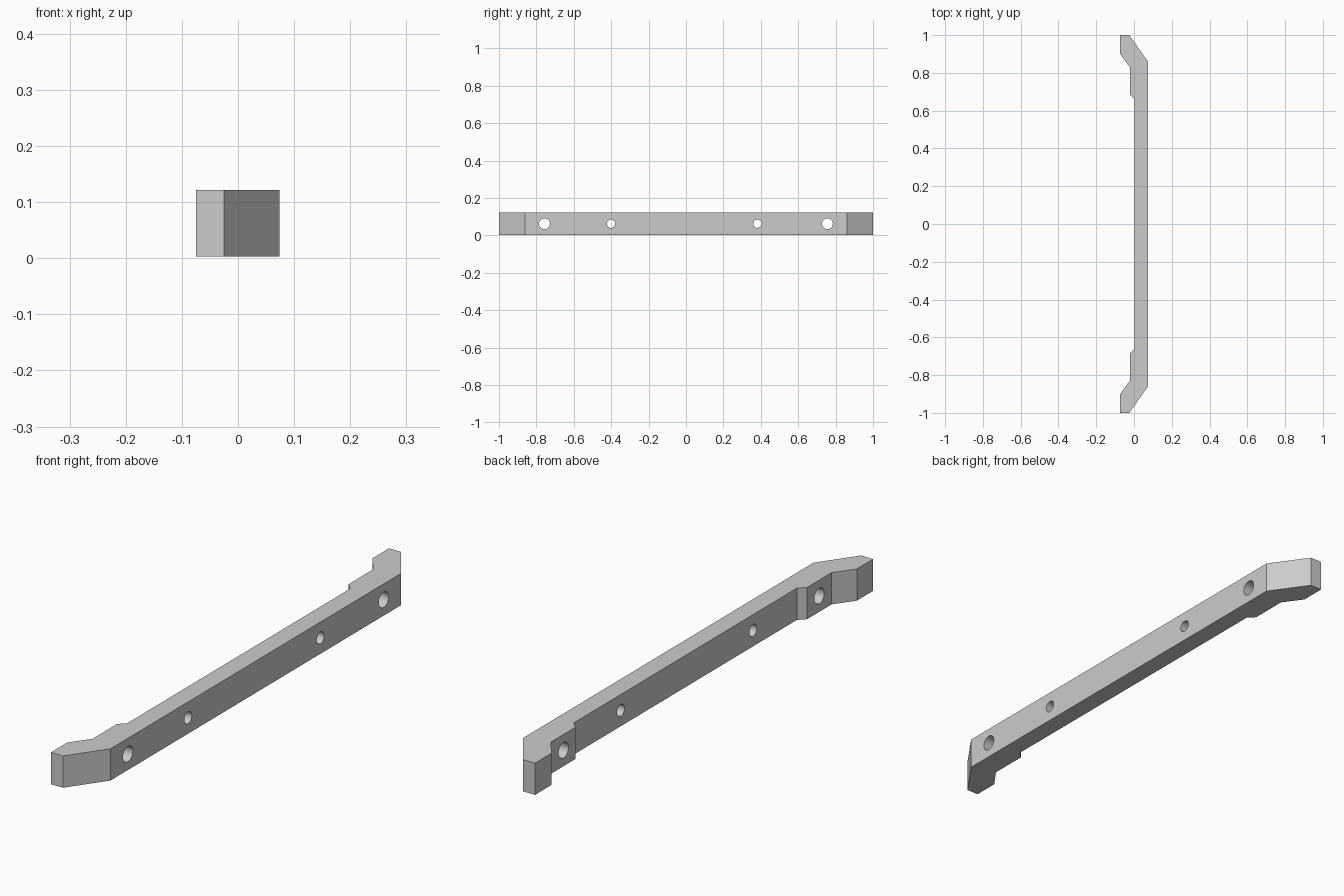
import bpy, bmesh
from mathutils import Matrix

cube = bpy.data.objects.get("Cube")
if cube:
    bpy.data.objects.remove(cube, do_unlink=True)

BOTTOM, TOP = 0.003, 0.122
MIDDLE = (BOTTOM + TOP) / 2

# Single grey material
grey = bpy.data.materials.new("plain_grey")
grey.use_nodes = True
colour = (0.6, 0.6, 0.6, 1)
grey.diffuse_color = colour
grey.node_tree.nodes["Principled BSDF"].inputs["Base Color"].default_value = colour


def make_object(name, bm):
    bmesh.ops.recalc_face_normals(bm, faces=bm.faces)
    mesh = bpy.data.meshes.new(name)
    bm.to_mesh(mesh)
    bm.free()
    mesh.materials.append(grey)
    obj = bpy.data.objects.new(name, mesh)
    bpy.context.collection.objects.link(obj)
    return obj


# Handle bar: half outline mirrored in y, then extruded upward
half = [(0.074, 0.86), (-0.025, 1), (-0.075, 1), (-0.075, 0.903),
        (-0.022, 0.83), (-0.022, 0.685), (0.003, 0.66)]
outline = half + [(x, -y) for x, y in reversed(half)]
bm = bmesh.new()
base = bm.faces.new([bm.verts.new((x, y, BOTTOM)) for x, y in outline])
extruded = bmesh.ops.extrude_face_region(bm, geom=[base])["geom"]
bmesh.ops.translate(bm, vec=(0, 0, TOP - BOTTOM),
                    verts=[v for v in extruded if isinstance(v, bmesh.types.BMVert)])
bar = make_object("handle_bar", bm)

# Bolt holes: two large ones at the pads, two small ones between
bm = bmesh.new()
for y, radius in [(-0.757, 0.029), (-0.401, 0.022), (0.382, 0.022), (0.756, 0.029)]:
    place = Matrix.Translation((0, y, MIDDLE)) @ Matrix.Rotation(1.5707963, 4, 'Y')
    bmesh.ops.create_cone(bm, cap_ends=True, segments=48, radius1=radius,
                          radius2=radius, depth=0.4, matrix=place)
cutter = make_object("hole_cutter", bm)
cutter.hide_render = True

cut = bar.modifiers.new("bolt_holes", 'BOOLEAN')
cut.object = cutter
cut.operation = 'DIFFERENCE'
cut.solver = 'EXACT'

# Apply the holes and smooth only their walls
bpy.ops.object.select_all(action='DESELECT')
bar.select_set(True)
bpy.context.view_layer.objects.active = bar
bpy.ops.object.modifier_apply(modifier=cut.name)
bpy.data.objects.remove(cutter, do_unlink=True)
bpy.ops.object.shade_smooth_by_angle(angle=0.4)
